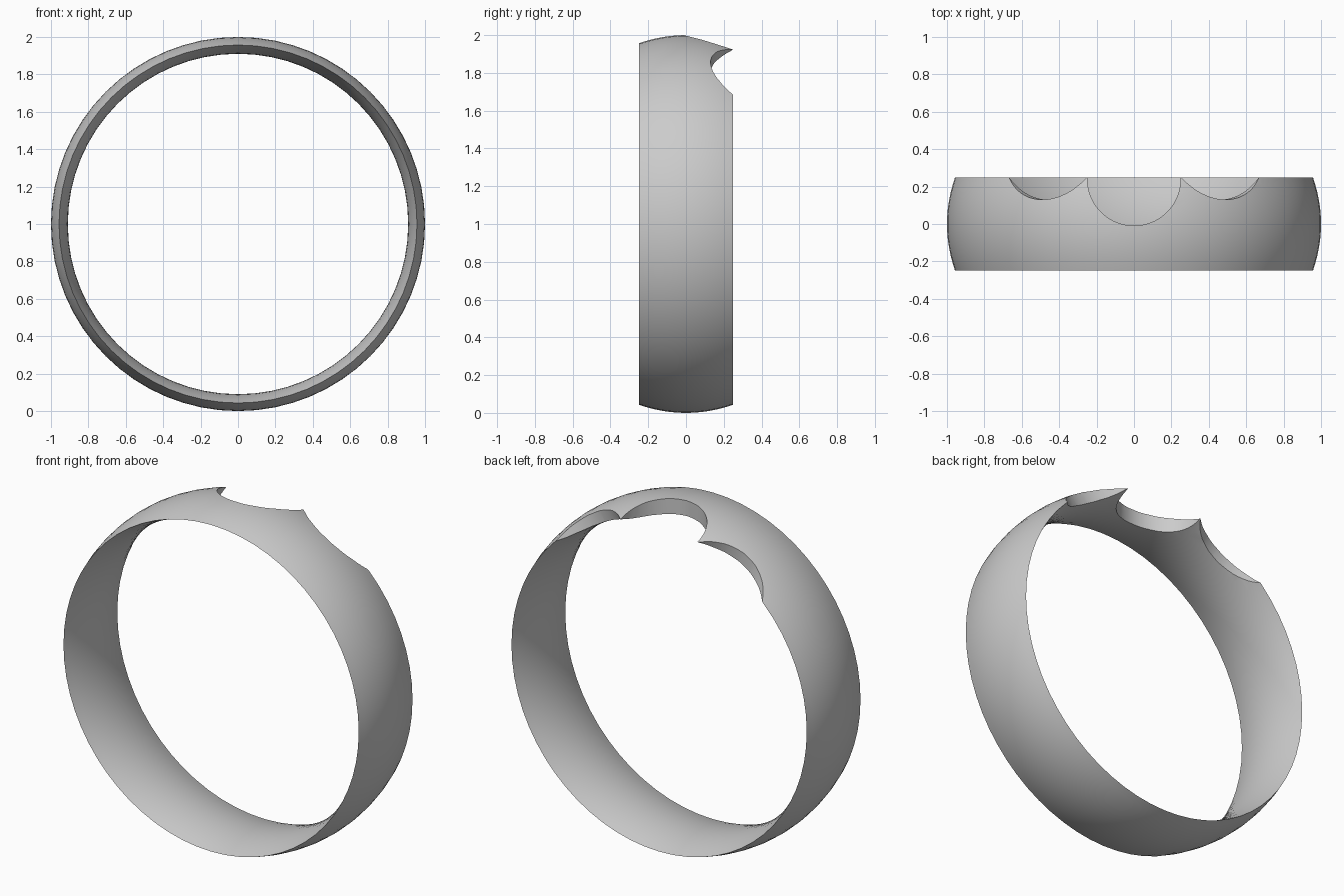
import bpy, bmesh, math
from mathutils import Matrix

cube = bpy.data.objects.get("Cube")
if cube:
    bpy.data.objects.remove(cube, do_unlink=True)

HALF_WIDTH, OUTER, EDGE, INNER = 0.249, 1.0, 0.957, 0.91
SEGMENTS, STEPS = 64, 12

metal = bpy.data.materials.new("grey metal")
metal.use_nodes = True
grey = (0.6, 0.6, 0.6, 1)
metal.diffuse_color = grey
metal.node_tree.nodes["Principled BSDF"].inputs["Base Color"].default_value = grey


def make_object(name, bm):
    bmesh.ops.recalc_face_normals(bm, faces=bm.faces)
    mesh = bpy.data.meshes.new(name)
    bm.to_mesh(mesh)
    bm.free()
    mesh.materials.append(metal)
    obj = bpy.data.objects.new(name, mesh)
    bpy.context.collection.objects.link(obj)
    return obj


# Lens-shaped cross-section: bulging outside and comfort-fit inside
def bulge(middle, t):
    return (t * HALF_WIDTH, middle + (EDGE - middle) * t * t)


ts = [-1 + 2 * i / STEPS for i in range(STEPS + 1)]
profile = [bulge(OUTER, t) for t in ts] + [bulge(INNER, t) for t in ts[-2:0:-1]]

# Band swept around the y axis
bm = bmesh.new()
rings = []
for s in range(SEGMENTS):
    a = 2 * math.pi * s / SEGMENTS
    rings.append([bm.verts.new((r * math.sin(a), y, 1 + r * math.cos(a)))
                  for y, r in profile])
for s in range(SEGMENTS):
    here, there = rings[s], rings[(s + 1) % SEGMENTS]
    for i in range(len(profile)):
        j = (i + 1) % len(profile)
        bm.faces.new((here[i], here[j], there[j], there[i]))
band = make_object("ring_band", bm)
bpy.context.view_layer.objects.active = band
band.select_set(True)


# Round scallops cut radially through the back rim
def cut_scallop(name, angle, y, radius):
    bm = bmesh.new()
    bmesh.ops.create_cone(bm, cap_ends=True, segments=64, radius1=radius,
                          radius2=radius, depth=0.6,
                          matrix=Matrix.Translation((0, y, 0.95)))
    turn = Matrix.Translation((0, 0, 1)) @ Matrix.Rotation(math.radians(angle), 4, 'Y')
    bmesh.ops.transform(bm, matrix=turn, verts=bm.verts)
    cutter = make_object(name, bm)
    cutter.hide_render = True
    mod = band.modifiers.new(name, 'BOOLEAN')
    mod.operation = 'DIFFERENCE'
    mod.solver = 'EXACT'
    mod.object = cutter
    bpy.ops.object.modifier_apply(modifier=name)
    bpy.data.objects.remove(cutter, do_unlink=True)


cut_scallop("middle_scallop", 0, 0.24, 0.249)
for side, name in ((1, "left_scallop"), (-1, "right_scallop")):
    cut_scallop(name, side * 29.8, 0.43, 0.3)

bpy.ops.object.shade_smooth_by_angle(angle=math.radians(30))
